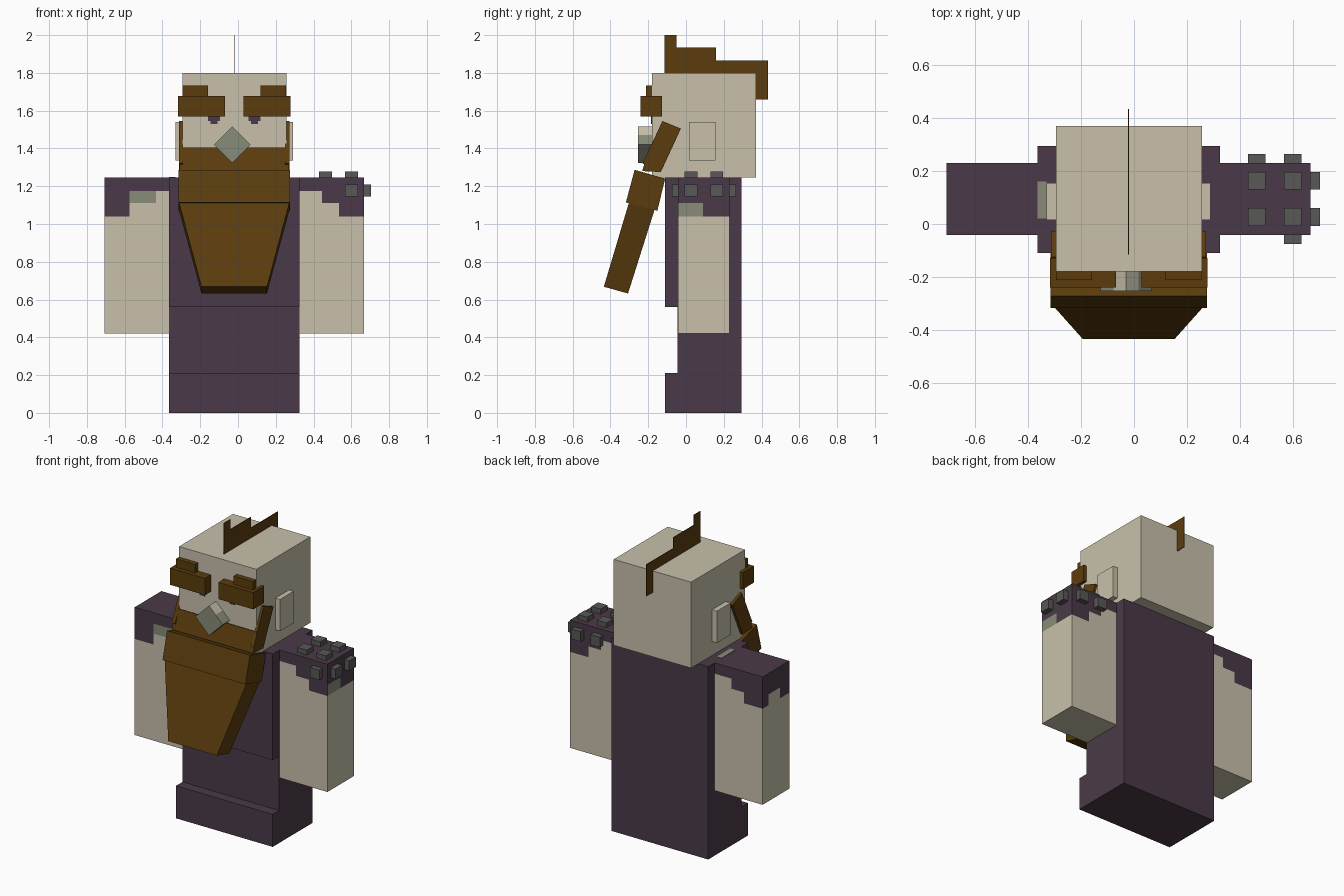
import bpy, bmesh
from mathutils import Vector

cube = bpy.data.objects.get("Cube")
if cube:
    bpy.data.objects.remove(cube, do_unlink=True)

CX = -0.02  # the figure's own mirror plane


def material(name, rgb):
    m = bpy.data.materials.new(name)
    m.use_nodes = True
    m.diffuse_color = (*rgb, 1)
    m.node_tree.nodes["Principled BSDF"].inputs["Base Color"].default_value = (*rgb, 1)
    return m


cream = material("pale skin", (0.58, 0.53, 0.41))
purple = material("dark purple cloth", (0.068, 0.042, 0.065))
brown = material("brown hair", (0.105, 0.046, 0.004))
iron = material("iron grey", (0.098, 0.098, 0.095))
stone = material("stone grey", (0.25, 0.26, 0.19))


def finish(name, bm, *mats):
    bmesh.ops.recalc_face_normals(bm, faces=bm.faces)
    me = bpy.data.meshes.new(name)
    bm.to_mesh(me)
    bm.free()
    for m in mats:
        me.materials.append(m)
    ob = bpy.data.objects.new(name, me)
    bpy.context.collection.objects.link(ob)
    return ob


def box_mesh(x, y, z):
    bm = bmesh.new()
    bmesh.ops.create_cube(bm, size=1)
    for v in bm.verts:
        v.co = [r[0] if c < 0 else r[1] for c, r in zip(v.co, (x, y, z))]
    return bm


def box(name, x, y, z, mat):
    return finish(name, box_mesh(x, y, z), mat)


def prism_mesh(profile, x0, x1):
    """Extrude a side (y, z) profile from x0 to x1."""
    bm = bmesh.new()
    face = bm.faces.new([bm.verts.new((x0, y, z)) for y, z in profile])
    out = bmesh.ops.extrude_face_region(bm, geom=[face])["geom"]
    for v in out:
        if isinstance(v, bmesh.types.BMVert):
            v.co.x = x1
    return bm


def prism(name, profile, x0, x1, mat):
    return finish(name, prism_mesh(profile, x0, x1), mat)


def mirrored(x):
    return (2 * CX - x[1], 2 * CX - x[0])


def pair(name, x, y, z, mat):
    box("left_" + name, x, y, z, mat)
    box("right_" + name, mirrored(x), y, z, mat)


# Body with stepped foot, and head
prism("body", [(-0.11, 0), (-0.11, 0.21), (-0.045, 0.21), (-0.045, 0.56), (-0.11, 0.56),
               (-0.11, 1.245), (0.295, 1.245), (0.295, 0)], -0.365, 0.325, purple)
box("head", (-0.295, 0.257), (-0.18, 0.37), (1.245, 1.8), cream)
box("shoulder_patch", (-0.365, -0.33), (0.02, 0.16), (1.24, 1.248), stone)


# Arms with ragged sleeves
def sleeve_colour(side, n, c):
    if n.z > 0.5:
        return 1
    if n.z < -0.5 or c.z < 1.04:
        return 0
    u = abs(c.x - CX) - 0.345  # distance out from the body
    if abs(n.x) > 0.5:
        if side > 0:
            if c.y < 0.09 and c.z < 1.11:
                return 2
            return 1
        return 0 if 0.05 < c.y < 0.17 and c.z < 1.11 else 1
    if side < 0 and n.y < 0:
        if u > 0.21 or c.z > 1.175:
            return 1
        return 2 if u > 0.07 and c.z > 1.11 else 0
    level = 1.175 if u < 0.12 else 1.11 if u < 0.21 else 1.04
    return 1 if c.z > level else 0


for side, word in ((1, "left"), (-1, "right")):
    x = (0.325, 0.668)
    bm = box_mesh(x if side > 0 else mirrored(x), (-0.042, 0.23), (0.42, 1.245))
    cuts = [((0, 0, 1), z) for z in (1.04, 1.11, 1.175)]
    cuts += [((0, 1, 0), y) for y in (0.05, 0.09, 0.17)]
    cuts += [((1, 0, 0), CX + side * (0.345 + u)) for u in (0.07, 0.12, 0.21)]
    for no, d in cuts:
        bmesh.ops.bisect_plane(bm, geom=bm.verts[:] + bm.edges[:] + bm.faces[:],
                               plane_co=Vector(no) * d, plane_no=no)
    bm.normal_update()
    for f in bm.faces:
        f.material_index = sleeve_colour(side, f.normal, f.calc_center_median())
    finish(word + "_arm", bm, cream, purple, stone)

# Shoulder studs on the left sleeve
SX, SY, SZ = ((0.43, 0.497), (0.567, 0.634)), ((-0.008, 0.06), (0.13, 0.197)), (1.145, 1.21)
for i, sx in enumerate(SX):
    for j, sy in enumerate(SY):
        box(f"top_stud_{i}{j}", sx, sy, (1.24, 1.277), iron)
    box(f"back_stud_{i}", sx, (0.22, 0.265), SZ, iron)
    box(f"side_stud_{i}", (0.66, 0.703), SY[i], SZ, iron)
box("front_stud", SX[1], (-0.075, -0.03), SZ, iron)

# Ears, eyes and brows
pair("ear", (0.25, 0.29), (0.015, 0.155), (1.335, 1.54), cream)
pair("eye_upper", (0.055, 0.118), (-0.186, -0.178), (1.545, 1.59), purple)
pair("eye_lower", (0.068, 0.105), (-0.186, -0.178), (1.53, 1.545), purple)
pair("brow", (0.028, 0.277), (-0.24, -0.128), (1.57, 1.678), brown)
pair("brow_tuft", (0.118, 0.255), (-0.212, -0.178), (1.675, 1.732), brown)

# Diamond nose, pale near the top corner
bm = bmesh.new()
R, NZ = 0.097, 1.42
ring = [(CX - 0.01 + dx * R, NZ + dz * R) for dx, dz in ((0, 1), (1, 0), (0, -1), (-1, 0))]
face = bm.faces.new([bm.verts.new((x, -0.253, z)) for x, z in ring])
for g in bmesh.ops.extrude_face_region(bm, geom=[face])["geom"]:
    if isinstance(g, bmesh.types.BMVert):
        g.co.y = -0.17
bmesh.ops.bisect_plane(bm, geom=bm.verts[:] + bm.edges[:] + bm.faces[:],
                       plane_co=(0, 0, 1.47), plane_no=(0, 0, 1))
bm.normal_update()
for f in bm.faces:
    if abs(f.normal.y) < 0.5 and f.calc_center_median().z > 1.47:
        f.material_index = 1
finish("nose", bm, stone, cream)

# Flat stepped hair crest
prism("hair_crest", [(-0.115, 1.79), (-0.115, 2), (-0.05, 2), (-0.05, 1.935), (0.16, 1.935),
                     (0.16, 1.865), (0.435, 1.865), (0.435, 1.66), (0.365, 1.66), (0.365, 1.79)],
      CX - 0.002, CX + 0.002, brown)

# Beard: side whiskers, moustache band, chin block and tapering tail
whisker = [(-0.125, 1.545), (-0.027, 1.505), (-0.133, 1.275), (-0.23, 1.32)]
prism("left_whisker", whisker, 0.25, 0.273, brown)
prism("right_whisker", whisker, *mirrored((0.25, 0.273)), brown)
prism("moustache_band", [(-0.194, 1.405), (-0.096, 1.36), (-0.133, 1.275), (-0.232, 1.28)],
      *mirrored((0.27, -0.31)), brown)
prism("chin_block", [(-0.272, 1.287), (-0.11, 1.24), (-0.152, 1.07), (-0.318, 1.115)],
      -0.316, 0.276, brown)
bm = prism_mesh([(-0.30, 1.12), (-0.435, 0.668), (-0.307, 0.632), (-0.165, 1.08)], -0.314, 0.274)
for v in bm.verts:
    if v.co.z < 0.8:
        v.co.x = CX + (v.co.x - CX) * 0.59
finish("beard_tail", bm, brown)
